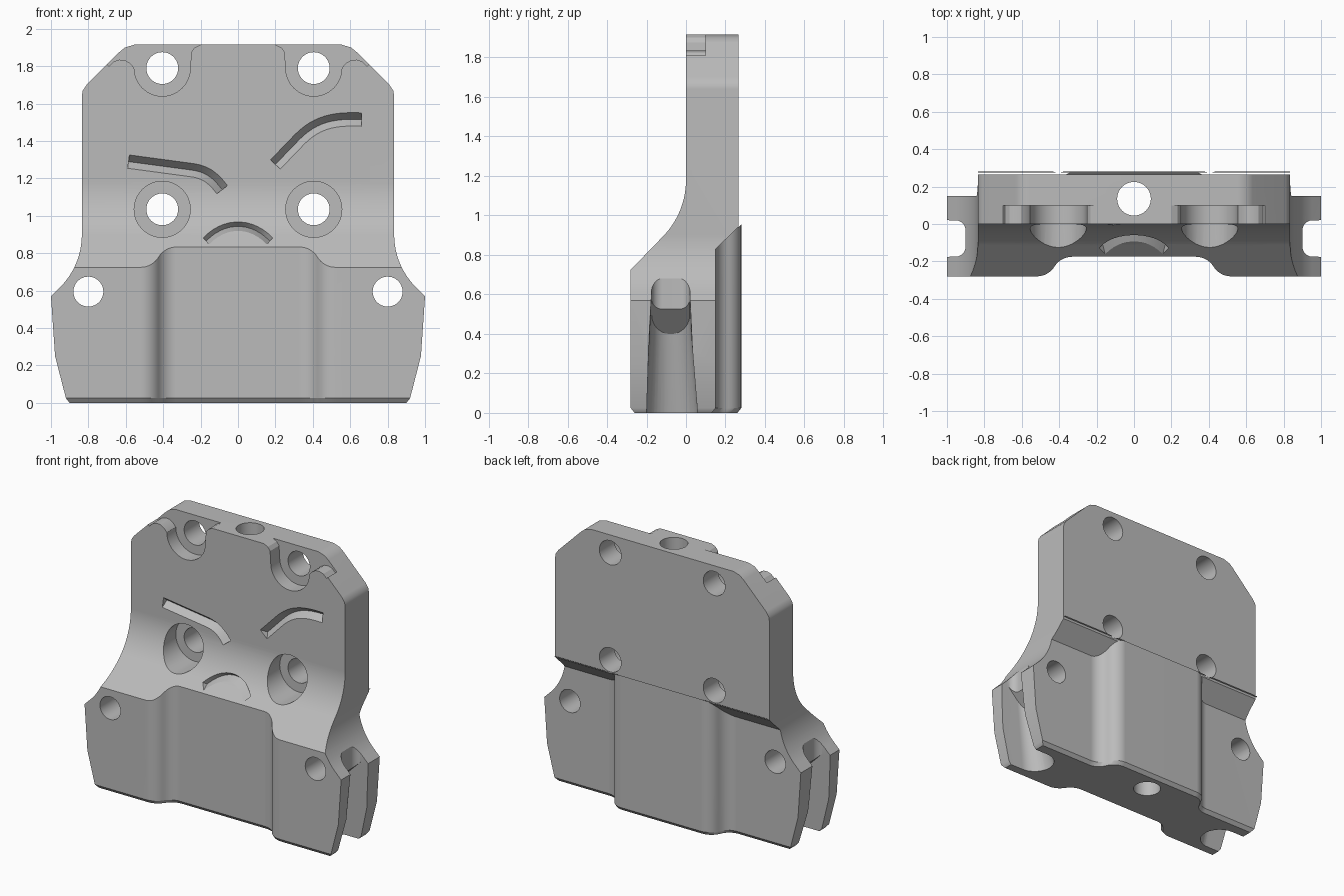
import bpy, bmesh, math
from mathutils import Vector
from mathutils.geometry import interpolate_bezier

if "Cube" in bpy.data.objects:
    bpy.data.objects.remove(bpy.data.objects["Cube"])

grey = bpy.data.materials.new("plain_grey")
grey.use_nodes = True
grey.diffuse_color = (0.5, 0.5, 0.5, 1)
grey.node_tree.nodes["Principled BSDF"].inputs["Base Color"].default_value = (0.5, 0.5, 0.5, 1)


def loft(name, rings):
    """Closed solid through a list of equal-length rings of points."""
    bm = bmesh.new()
    loops = [[bm.verts.new(p) for p in ring] for ring in rings]
    n = len(loops[0])
    for a, b in zip(loops, loops[1:]):
        for i in range(n):
            j = (i + 1) % n
            bm.faces.new((a[i], a[j], b[j], b[i]))
    bm.faces.new(loops[0])
    bm.faces.new(loops[-1])
    bmesh.ops.recalc_face_normals(bm, faces=bm.faces)
    mesh = bpy.data.meshes.new(name)
    bm.to_mesh(mesh)
    bm.free()
    mesh.materials.append(grey)
    obj = bpy.data.objects.new(name, mesh)
    bpy.context.collection.objects.link(obj)
    return obj


def along_y(name, pts, lo, hi):
    return loft(name, [[(x, y, z) for x, z in pts] for y in (lo, hi)])


def along_z(name, pts, lo, hi):
    return loft(name, [[(x, y, z) for x, y in pts] for z in (lo, hi)])


def arc(cx, cy, r, start, end, steps=16):
    angles = [math.radians(start + (end - start) * i / steps) for i in range(steps + 1)]
    return [(cx + r * math.cos(a), cy + r * math.sin(a)) for a in angles]


def circle(cx, cy, r):
    return arc(cx, cy, r, 0, 360, 48)[:-1]


def s_curve(x0, y0, x1, y1):
    """Two tangent arcs joining two parallel levels."""
    w, h = x1 - x0, y1 - y0
    turn = 2 * math.atan(abs(h) / w)
    r = w / (2 * math.sin(turn))
    side = math.copysign(1, h)
    ts = [turn * i / 8 for i in range(9)]
    first = [(x0 + r * math.sin(t), y0 + side * r * (1 - math.cos(t))) for t in ts]
    second = [(x1 - r * math.sin(t), y1 - side * r * (1 - math.cos(t))) for t in reversed(ts)]
    return first + second[1:]


def mirrored(pts):
    return pts + [(-x, v) for x, v in reversed(pts)]


def combine(target, tool, operation="DIFFERENCE"):
    tool.hide_render = True
    mod = target.modifiers.new(tool.name, "BOOLEAN")
    mod.operation, mod.object, mod.solver = operation, tool, "EXACT"
    bpy.context.view_layer.objects.active = target
    bpy.ops.object.modifier_apply(modifier=mod.name)
    bpy.data.objects.remove(tool)


# Front silhouette: tapered foot, concave shoulders, clipped top corners
half = [(0.9, 0), (0.92, 0.025), (0.978, 0.25), (1, 0.57)]
half += arc(1.235, 0.9, 0.4, 225, 180)
half += [(0.835, 1.64), (0.83, 1.67), (0.81, 1.7), (0.635, 1.875), (0.605, 1.9), (0.555, 1.915)]
body = along_y("mount_body", mirrored(half), -0.5, 0.5)

# Side profile: thick foot sweeping up into a thin plate
sweep = arc(-0.41, 1.18, 0.41, -45, 0)
side = [(-0.26, 0), (-0.28, 0.025), (-0.28, 0.725)] + sweep
side += [(0, 2), (0.265, 2), (0.265, 0.94), (0.28, 0.955), (0.28, 0.025), (0.26, 0)]
profile = loft("side_profile", [[(x, y, z) for y, z in side] for x in (-1.2, 1.2)])
combine(body, profile, "INTERSECT")

# Shallow front recess, flared at the foot
front = mirrored([(0.56, -0.5), (0.56, -0.28)] + s_curve(0.33, -0.175, 0.52, -0.28)[::-1])
front_rings = [[(x, y + dy, z) for x, y in front] for z, dy in ((-0.1, 0.02), (0, 0.02), (0.025, 0), (1, 0))]
combine(body, loft("front_recess", front_rings))

# Back side recesses with sloping ceilings, leaving a raised central band
back = s_curve(0.31, 0.28, 0.5, 0.15) + [(1.2, 0.15), (1.2, 0.4), (0.31, 0.4)]
for s in (-1, 1):
    rings = [[(s * x, y + dy, z) for x, y in back] for z, dy in ((-0.1, -0.02), (0, -0.02), (0.025, 0))]
    rings.append([(s * x, y, 0.83 + 0.96 * (y - 0.15)) for x, y in back])
    combine(body, loft("back_recess", rings))

# Counterbored pockets, bolt holes and the cable channel on each side
for s in (-1, 1):
    def flip(pts):
        return [(s * x, z) for x, z in pts]

    pocket = [(0.2, 2), (0.2, 1.915), (0.232, 1.9), (0.25, 1.875)]
    pocket += arc(0.405, 1.79, 0.15, 180, 360, 24)
    pocket += [(0.575, 1.815), (0.605, 1.833), (0.635, 1.835), (0.665, 1.825), (0.69, 1.8), (0.85, 1.96)]
    combine(body, along_y("top_pocket", flip(pocket), -0.5, 0.1))
    combine(body, along_y("lower_counterbore", flip(circle(0.405, 1.035, 0.15)), -0.5, 0.1))
    for x, z, r in ((0.405, 1.79, 0.085), (0.405, 1.035, 0.085), (0.8, 0.595, 0.08)):
        combine(body, along_y("bolt_hole", flip(circle(x, z, r)), -0.6, 0.6))

    notch = [(1.2, 0.02)] + arc(0.955, -0.035, 0.055, 90, 180, 8)
    notch += arc(0.955, -0.12, 0.055, 180, 270, 8) + [(1.2, -0.175)]
    combine(body, along_z("side_notch", flip(notch), -0.1, 1))

    foot = arc(0.8, -0.07, 0.13, 90, 270, 20) + [(1.2, -0.2), (1.2, 0.06)]
    head = arc(0.87, -0.0775, 0.096, 90, 270, 20) + [(1.2, -0.1735), (1.2, 0.0185)]
    channel = [[(s * x, y, -0.02) for x, y in foot],
               [(s * x, y, 0.4 + (x - 0.775)) for x, y in head]]
    combine(body, loft("cable_channel", channel))

# Long vertical bore
combine(body, along_z("vertical_bore", circle(0, 0.135, 0.09), -0.2, 2.2))


def front_y(z):
    """Depth of the front surface at a height."""
    if z >= 1.18:
        return 0
    if z >= sweep[0][1]:
        return -0.41 + math.sqrt(0.41 ** 2 - (z - 1.18) ** 2)
    return sweep[0][0] - (sweep[0][1] - z)


def groove(name, path, width, depth):
    """V-shaped groove following a path on the front surface."""
    rings = []
    for i, p in enumerate(path):
        d = (path[min(i + 1, len(path) - 1)] - path[max(i - 1, 0)]).normalized()
        n = Vector((-d.y, d.x)) * width / 2
        top, low = p + n, p - n
        y = front_y(p.y)
        rings.append([(top.x, front_y(top.y) - 0.002, top.y), (p.x, y + depth, p.y),
                      (low.x, front_y(low.y) - 0.002, low.y), (p.x, y - depth, p.y)])
    combine(body, loft(name, rings))


def bend(a, b, c, d):
    return [Vector(p[:2]) for p in interpolate_bezier(Vector(a), Vector(b), Vector(c), Vector(d), 14)]


# Engraved brows and mouth
groove("left_brow", [Vector((0.2, 1.275))] + bend((0.33, 1.41), (0.43, 1.51), (0.53, 1.52), (0.66, 1.515)), 0.075, 0.045)
groove("right_brow", [Vector((-0.585, 1.29))] + bend((-0.25, 1.245), (-0.17, 1.235), (-0.13, 1.2), (-0.085, 1.14)), 0.075, 0.045)
groove("mouth", bend((-0.17, 0.865), (-0.07, 0.97), (0.07, 0.97), (0.17, 0.865)), 0.05, 0.045)

# Smooth curved walls, keep machined edges sharp
bpy.ops.object.select_all(action="DESELECT")
body.select_set(True)
bpy.context.view_layer.objects.active = body
bpy.ops.object.shade_smooth_by_angle(angle=math.radians(25))
normals = body.modifiers.new("flat_face_normals", "WEIGHTED_NORMAL")
normals.keep_sharp = True
